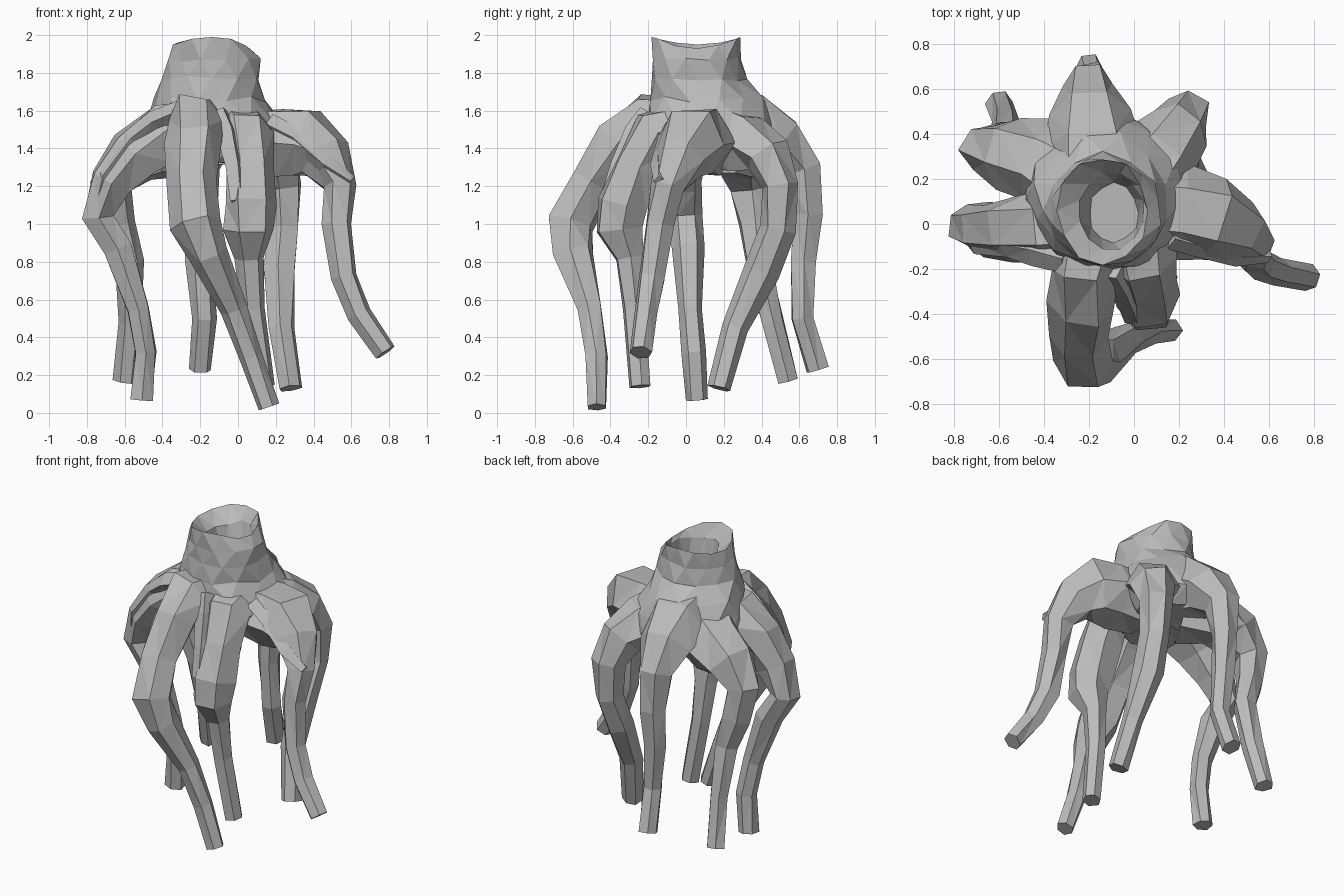
import bpy
import bmesh
import math
import random
from mathutils import Vector

random.seed(4)

default_cube = bpy.data.objects.get("Cube")
if default_cube:
    bpy.data.objects.remove(default_cube, do_unlink=True)

# One plain grey for all the wood
wood = bpy.data.materials.new("grey_wood")
wood.use_nodes = True
wood.diffuse_color = (0.5, 0.5, 0.5, 1)
wood.node_tree.nodes["Principled BSDF"].inputs["Base Color"].default_value = wood.diffuse_color


def loft(name, rings):
    """Skin a list of point rings, cap both ends and facet the surface."""
    bm = bmesh.new()
    loops = [[bm.verts.new(point) for point in ring] for ring in rings]
    sides = len(loops[0])
    for lower, upper in zip(loops, loops[1:]):
        for i in range(sides):
            j = (i + 1) % sides
            bm.faces.new((lower[i], lower[j], upper[j], upper[i]))
    bm.faces.new(loops[0][::-1])
    bm.faces.new(loops[-1])
    bmesh.ops.triangulate(bm, faces=[f for f in bm.faces if len(f.verts) == 4])
    bmesh.ops.recalc_face_normals(bm, faces=bm.faces)
    mesh = bpy.data.meshes.new(name)
    bm.to_mesh(mesh)
    bm.free()
    mesh.materials.append(wood)
    obj = bpy.data.objects.new(name, mesh)
    bpy.context.collection.objects.link(obj)
    return obj


def root(name, path, sides=6, rough=0.13):
    """Faceted tube along a path of (x, y, z, radius) stations."""
    points = [Vector(station[:3]) for station in path]
    outward = points[len(points) // 2] - points[0]
    across = Vector((-outward.y, outward.x, 0)).normalized()
    rings = []
    for k, (centre, station) in enumerate(zip(points, path)):
        before = points[max(k - 1, 0)]
        after = points[min(k + 1, len(points) - 1)]
        tangent = (after - before).normalized()
        side = (across - tangent * across.dot(tangent)).normalized()
        up = tangent.cross(side)
        ring = []
        for i in range(sides):
            angle = math.tau * i / sides
            radius = station[3] * (1.05 + random.uniform(-rough, rough))
            ring.append(centre + radius * (side * math.cos(angle) + up * math.sin(angle)))
        rings.append(ring)
    return loft(name, rings)


# Hollow stump: up the flared outside, over the broken rim, down the inside
stump_profile = [
    # z, centre x, centre y, radius x, radius y
    (1.33, -.12, .12, .27, .28),
    (1.43, -.12, .13, .37, .36),
    (1.55, -.12, .12, .36, .34),
    (1.66, -.14, .1, .3, .3),
    (1.77, -.14, .06, .26, .25),
    (1.87, -.13, .06, .25, .23),
    (1.97, -.14, .06, .2, .23),
    (1.9, -.1, .06, .14, .17),
    (1.72, -.09, .05, .11, .13),
]
stump_sides = 12
stump_rings = []
for level, (z, cx, cy, rx, ry) in enumerate(stump_profile):
    ring = []
    for i in range(stump_sides):
        angle = math.tau * (i + 0.5 * (level % 2)) / stump_sides
        wobble = random.uniform(0.95, 1.06)
        x = cx + rx * wobble * math.cos(angle)
        y = cy + ry * wobble * math.sin(angle)
        height = z + random.uniform(-.015, .015)
        if z > 1.95:
            height = z - .02 * math.cos(2 * angle) - .25 * max(0, x + .02)
        ring.append((x, y, height))
    stump_rings.append(ring)
loft("hollow_stump", stump_rings)

# Long roots, from the stump over the knee to the tip
root("front_root", [
    (-.18, -.02, 1.5, .16), (-.23, -.22, 1.55, .14), (-.23, -.35, 1.43, .14),
    (-.24, -.5, 1.22, .12), (-.22, -.61, 1, .13), (-.15, -.6, .84, .1),
    (-.02, -.51, .55, .065), (.07, -.47, .3, .06), (.16, -.47, .03, .055)])
root("front_left_root", [
    (.02, -.02, 1.48, .16), (.04, -.17, 1.48, .14), (.06, -.26, 1.3, .13),
    (.06, -.33, 1.1, .13), (.06, -.35, .97, .12), (.06, -.3, .82, .07),
    (.08, -.27, .55, .06), (.14, -.24, .14, .055)])
root("left_root", [
    (.02, .08, 1.43, .19), (.22, .06, 1.43, .19), (.36, .04, 1.42, .18),
    (.47, -.02, 1.36, .14), (.54, -.09, 1.2, .09), (.52, -.14, 1, .075),
    (.56, -.18, .72, .075), (.64, -.21, .52, .06), (.78, -.24, .32, .055)])
root("back_left_root", [
    (.02, .2, 1.45, .18), (.12, .32, 1.43, .16), (.2, .43, 1.36, .13),
    (.23, .5, 1.2, .1), (.24, .49, .97, .085), (.22, .4, .75, .085),
    (.23, .26, .45, .065), (.28, .18, .13, .06)])
root("back_root", [
    (-.17, .18, 1.52, .21), (-.18, .36, 1.5, .19), (-.19, .5, 1.43, .16),
    (-.2, .62, 1.29, .11), (-.2, .64, 1.05, .08), (-.2, .62, .8, .07),
    (-.18, .62, .5, .06), (-.2, .7, .23, .06)])
root("back_right_root", [
    (-.25, .18, 1.46, .2), (-.42, .28, 1.42, .18), (-.56, .31, 1.34, .15),
    (-.67, .34, 1.2, .11), (-.63, .36, 1, .09), (-.57, .38, .8, .07),
    (-.57, .46, .48, .06), (-.6, .54, .17, .055)])
root("right_root", [
    (-.22, .02, 1.48, .18), (-.4, -.01, 1.49, .17), (-.55, -.02, 1.37, .14),
    (-.67, -.02, 1.22, .11), (-.74, 0, 1.04, .09), (-.64, .01, .87, .08),
    (-.53, .02, .55, .065), (-.49, .04, .32, .06), (-.51, .06, .07, .06)])

# Thin bark flaps half sunk in the shoulders of the roots
root("left_bark_flap", [
    (.16, -.06, 1.53, .05), (.3, -.1, 1.46, .05), (.46, -.14, 1.32, .05),
    (.6, -.14, 1.23, .03)], sides=4)
root("right_bark_flap", [
    (-.3, -.16, 1.6, .06), (-.44, -.12, 1.54, .06), (-.56, -.1, 1.45, .05),
    (-.7, -.08, 1.26, .05), (-.73, -.06, 1.15, .04)], sides=4)
root("front_bark_flap", [
    (-.1, -.2, 1.58, .06), (-.06, -.27, 1.48, .06), (-.02, -.36, 1.3, .05),
    (0, -.42, 1.12, .04)], sides=4)
